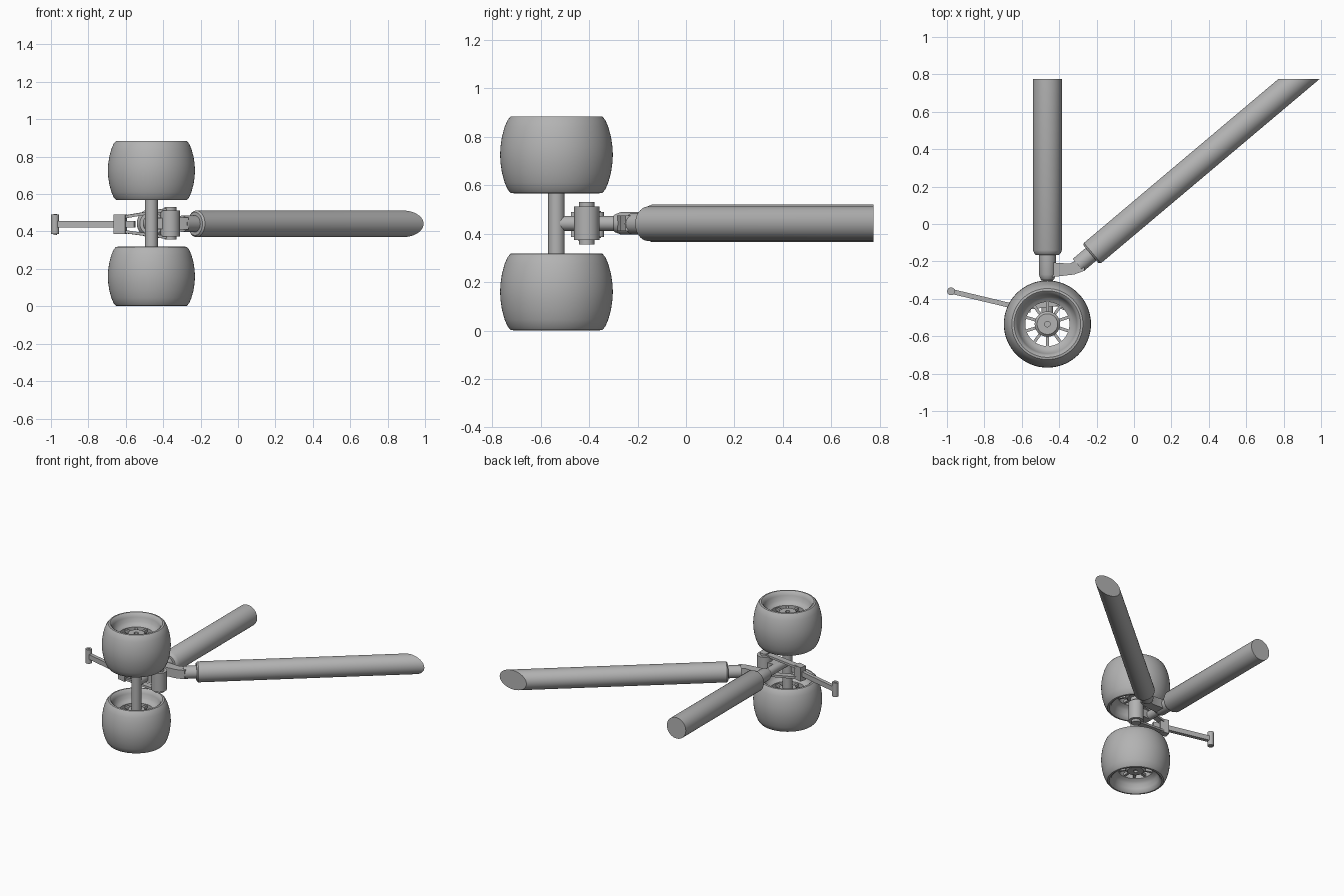
import bpy, bmesh, math
from mathutils import Vector, Matrix

if "Cube" in bpy.data.objects:
    bpy.data.objects.remove(bpy.data.objects["Cube"], do_unlink=True)

grey = bpy.data.materials.new("plain grey")
grey.use_nodes = True
grey.diffuse_color = (0.45, 0.45, 0.45, 1)
grey.node_tree.nodes["Principled BSDF"].inputs["Base Color"].default_value = (0.45, 0.45, 0.45, 1)

MID = 0.443                      # height of the strut plane
UP = Vector((0, 0, 1))


def finish(name, bm):
    bmesh.ops.recalc_face_normals(bm, faces=bm.faces)
    mesh = bpy.data.meshes.new(name)
    bm.to_mesh(mesh)
    bm.free()
    mesh.materials.append(grey)
    ob = bpy.data.objects.new(name, mesh)
    bpy.context.collection.objects.link(ob)
    bpy.ops.object.select_all(action='DESELECT')
    bpy.context.view_layer.objects.active = ob
    ob.select_set(True)
    bpy.ops.object.shade_smooth_by_angle(angle=math.radians(35))
    return ob


def lathe(name, start, axis, profile, closed=False, cut_y=None, sides=48):
    """Spin (radius, distance) points about an axis; ends are capped unless closed."""
    bm = bmesh.new()
    rings = []
    for r, h in profile:
        rings.append([bm.verts.new((r * math.cos(math.tau * i / sides),
                                    r * math.sin(math.tau * i / sides), h)) for i in range(sides)])
    pairs = list(zip(rings, rings[1:])) + ([(rings[-1], rings[0])] if closed else [])
    for a, b in pairs:
        for i in range(sides):
            j = (i + 1) % sides
            bm.faces.new((a[i], a[j], b[j], b[i]))
    if not closed:
        bm.faces.new(rings[0])
        bm.faces.new(rings[-1])
    turn = Vector(axis).to_track_quat('Z', 'Y').to_matrix().to_4x4()
    bm.transform(Matrix.Translation(start) @ turn)
    if cut_y is not None:
        cut = bmesh.ops.bisect_plane(bm, geom=bm.verts[:] + bm.edges[:] + bm.faces[:],
                                     plane_co=(0, cut_y, 0), plane_no=(0, 1, 0), clear_outer=True)
        edges = [e for e in cut["geom_cut"] if isinstance(e, bmesh.types.BMEdge)]
        bmesh.ops.edgeloop_fill(bm, edges=edges)
    return finish(name, bm)


def rod(name, a, b, r, sides=24):
    a, b = Vector(a), Vector(b)
    return lathe(name, a, b - a, [(r, 0), (r, (b - a).length)], sides=sides)


def bar(name, a, b, width, height):
    """Rectangular bar between two points, its height kept upright."""
    a, b = Vector(a), Vector(b)
    x = (b - a).normalized()
    y = UP.cross(x).normalized()
    frame = Matrix((x, y, x.cross(y))).transposed().to_4x4()
    bm = bmesh.new()
    bmesh.ops.create_cube(bm, size=1)
    bm.transform(Matrix.Translation((a + b) / 2) @ frame
                 @ Matrix.Diagonal(((b - a).length, width, height, 1)))
    return finish(name, bm)


def plate(name, outline, z, thick):
    bm = bmesh.new()
    face = bm.faces.new([bm.verts.new((x, y, z - thick / 2)) for x, y in outline])
    out = bmesh.ops.extrude_face_region(bm, geom=[face])
    bmesh.ops.translate(bm, vec=(0, 0, thick),
                        verts=[v for v in out["geom"] if isinstance(v, bmesh.types.BMVert)])
    return finish(name, bm)


# Wheels: fat tyre, rim ring, hub and spokes
WX, WY = -0.463, -0.535
half_tyre = [(0.118, 0.075), (0.135, 0.085), (0.15, 0.1), (0.158, 0.13), (0.166, 0.15),
             (0.178, 0.159), (0.19, 0.157), (0.202, 0.143), (0.214, 0.115), (0.225, 0.075),
             (0.231, 0.035)]
tyre = half_tyre + [(0.233, 0)] + [(r, -h) for r, h in reversed(half_tyre)]
for side, z in (("lower", 0.16), ("upper", 0.726)):
    centre = Vector((WX, WY, z))
    lathe(side + "_tyre", centre, UP, tyre, closed=True, sides=64)
    lathe(side + "_hub", centre, UP,
          [(0.015, -0.07), (0.015, -0.085), (0.055, -0.085), (0.068, -0.072),
           (0.068, 0.072), (0.055, 0.085), (0.015, 0.085), (0.015, 0.07)])
    for level in (-0.06, 0.06):
        for i in range(10):
            a = math.tau * (i + 0.5) / 10
            d = Vector((math.cos(a), math.sin(a), 0))
            p = centre + UP * level
            bar(side + "_spoke", p + d * 0.06, p + d * 0.125, 0.016, 0.02)
rod("axle", (WX, WY, 0.16), (WX, WY, 0.726), 0.034, 32)

# Main strut with its stepped piston
lathe("main_strut", (WX, 0.775, MID), (0, -1, 0),
      [(0.078, 0), (0.078, 0.915), (0.07, 0.932), (0.062, 0.94)])
lathe("main_piston", (WX, -0.15, MID), (0, -1, 0),
      [(0.046, 0), (0.046, 0.12), (0.036, 0.145), (0.031, 0.15), (0.031, 0.385)])

# Diagonal brace, trimmed flush with the end of the main strut
low = Vector((-0.23, -0.162, MID - 0.002))
direction = Vector((1.112, 0.937, 0)).normalized()
lathe("brace_strut", low, direction, [(0.062, 0), (0.071, 0.01), (0.071, 1.7)], cut_y=0.775)
rod("brace_piston", low - direction * 0.09, low + direction * 0.03, 0.044, 32)
plate("brace_bracket", [(-0.45, -0.205), (-0.345, -0.212), (-0.27, -0.175),
                        (-0.265, -0.25), (-0.32, -0.27), (-0.45, -0.285)], MID, 0.065)

# Vertical pivot beside the piston
PIVOT = Vector((-0.362, -0.41, MID))
rod("pivot_barrel", PIVOT - UP * 0.07, PIVOT + UP * 0.07, 0.052, 32)
bar("pivot_link", (WX, -0.41, MID), PIVOT, 0.06, 0.06)

# Steering fork, clevis and drag rod
CLEVIS = Vector((-0.63, -0.443, MID - 0.005))
TIP = Vector((-0.978, -0.36, MID - 0.005))
for s, side in ((1, "upper"), (-1, "lower")):
    bar(side + "_fork_arm", CLEVIS + UP * 0.036 * s, PIVOT + UP * 0.077 * s, 0.045, 0.016)
    rod(side + "_pivot_cap", PIVOT + UP * 0.068 * s, PIVOT + UP * 0.087 * s, 0.032)
along = (CLEVIS - TIP).normalized()
bar("clevis", CLEVIS - along * 0.032, CLEVIS + along * 0.032, 0.05, 0.104)
bar("drag_rod", TIP, CLEVIS + along * 0.08, 0.026, 0.036)
rod("drag_rod_eye", TIP - UP * 0.052, TIP + UP * 0.052, 0.021)
rod("drag_rod_pin", TIP - UP * 0.056, TIP + UP * 0.056, 0.009)
